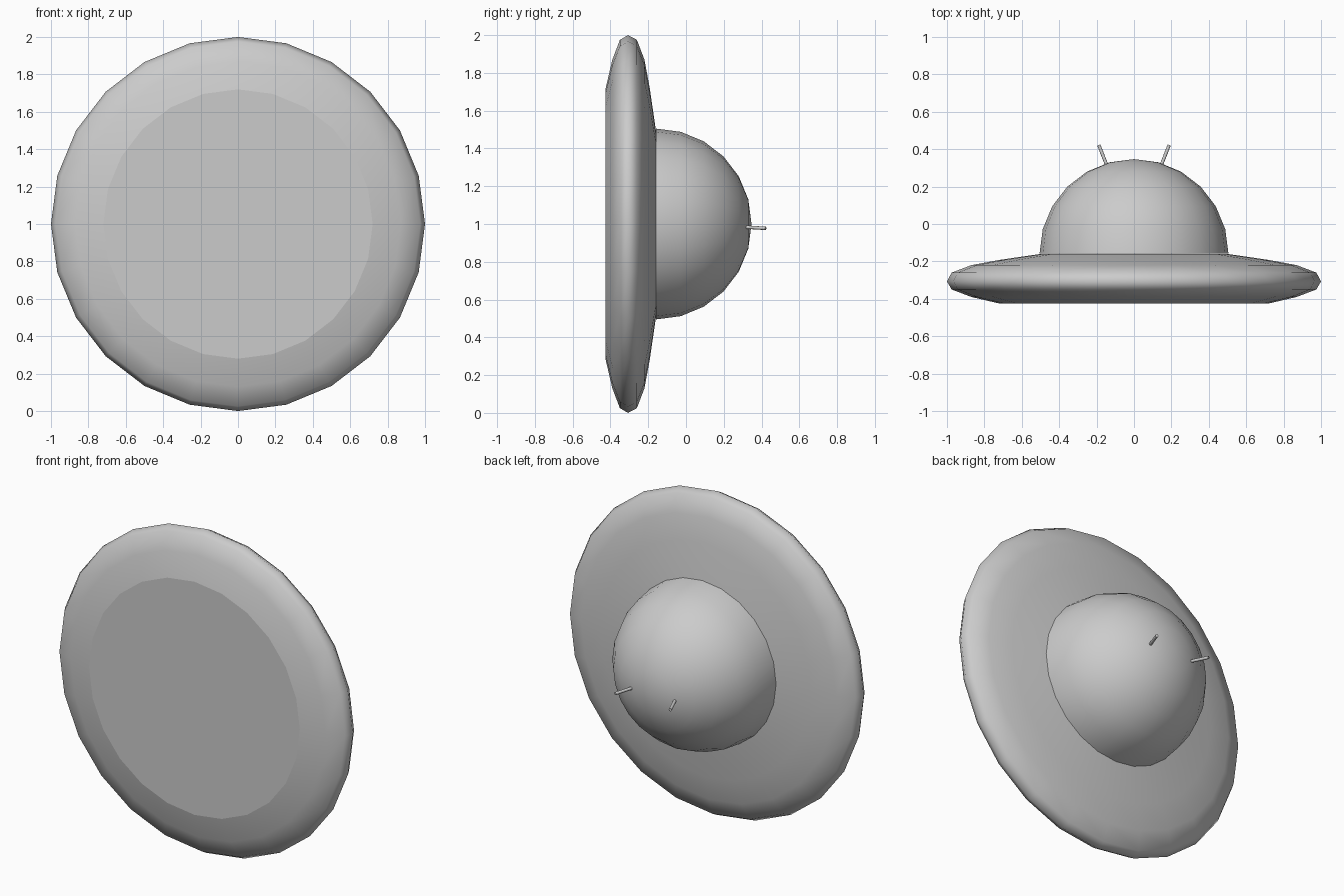
import bpy, bmesh, math
from mathutils import Vector, Matrix

cube = bpy.data.objects.get("Cube")
if cube:
    bpy.data.objects.remove(cube, do_unlink=True)

SIDES = 24
grey = bpy.data.materials.new("light_grey")
grey.use_nodes = True
COLOUR = (0.6, 0.6, 0.6, 1)
grey.diffuse_color = COLOUR
grey.node_tree.nodes["Principled BSDF"].inputs["Base Color"].default_value = COLOUR


def add_object(name, bm):
    bmesh.ops.recalc_face_normals(bm, faces=bm.faces)
    # flat end caps, smooth sides
    for f in bm.faces:
        f.smooth = len(f.verts) <= 4
    mesh = bpy.data.meshes.new(name)
    bm.to_mesh(mesh)
    bm.free()
    mesh.materials.append(grey)
    obj = bpy.data.objects.new(name, mesh)
    bpy.context.collection.objects.link(obj)
    return obj


def turned(name, profile):
    """Turn a (radius, y) profile about the front-back axis at z = 1."""
    bm = bmesh.new()
    rings = []
    for r, y in profile:
        angles = [2 * math.pi * i / SIDES for i in range(SIDES if r else 1)]
        rings.append([bm.verts.new((r * math.cos(a), y, 1 + r * math.sin(a)))
                      for a in angles])
    for a, b in zip(rings, rings[1:]):
        for i in range(SIDES):
            j = (i + 1) % SIDES
            if len(b) == 1:
                bm.faces.new((a[i], a[j], b[0]))
            else:
                bm.faces.new((a[i], a[j], b[j], b[i]))
    for ring in (rings[0], rings[-1]):
        if len(ring) > 1:
            bm.faces.new(ring)
    return add_object(name, bm)


# Saucer: flat front, rounded rim, gently sloping back
turned("saucer_disc", [(0.72, -0.425), (0.87, -0.39), (0.975, -0.35), (1.0, -0.307),
                       (0.975, -0.26), (0.87, -0.22), (0.72, -0.192), (0.5, -0.16)])

# Hemispherical dome on the back
dome = [(0.5, -0.17)]
for k in range(6):
    a = math.radians(15 * k)
    dome.append((0.505 * math.cos(a), -0.158 + 0.505 * math.sin(a)))
turned("dome", dome[1:] + [(0, 0.347)])

# Pair of thin antennae splayed outwards
for name, side in (("left_antenna", 1), ("right_antenna", -1)):
    base = Vector((side * 0.142, 0.305, 0.984))
    tip = Vector((side * 0.188, 0.422, 0.977))
    axis = tip - base
    bm = bmesh.new()
    bmesh.ops.create_cone(bm, cap_ends=True, segments=12, radius1=0.009,
                          radius2=0.009, depth=axis.length)
    turn = axis.to_track_quat('Z', 'Y').to_matrix().to_4x4()
    bmesh.ops.transform(bm, verts=bm.verts,
                        matrix=Matrix.Translation((base + tip) / 2) @ turn)
    add_object(name, bm)
